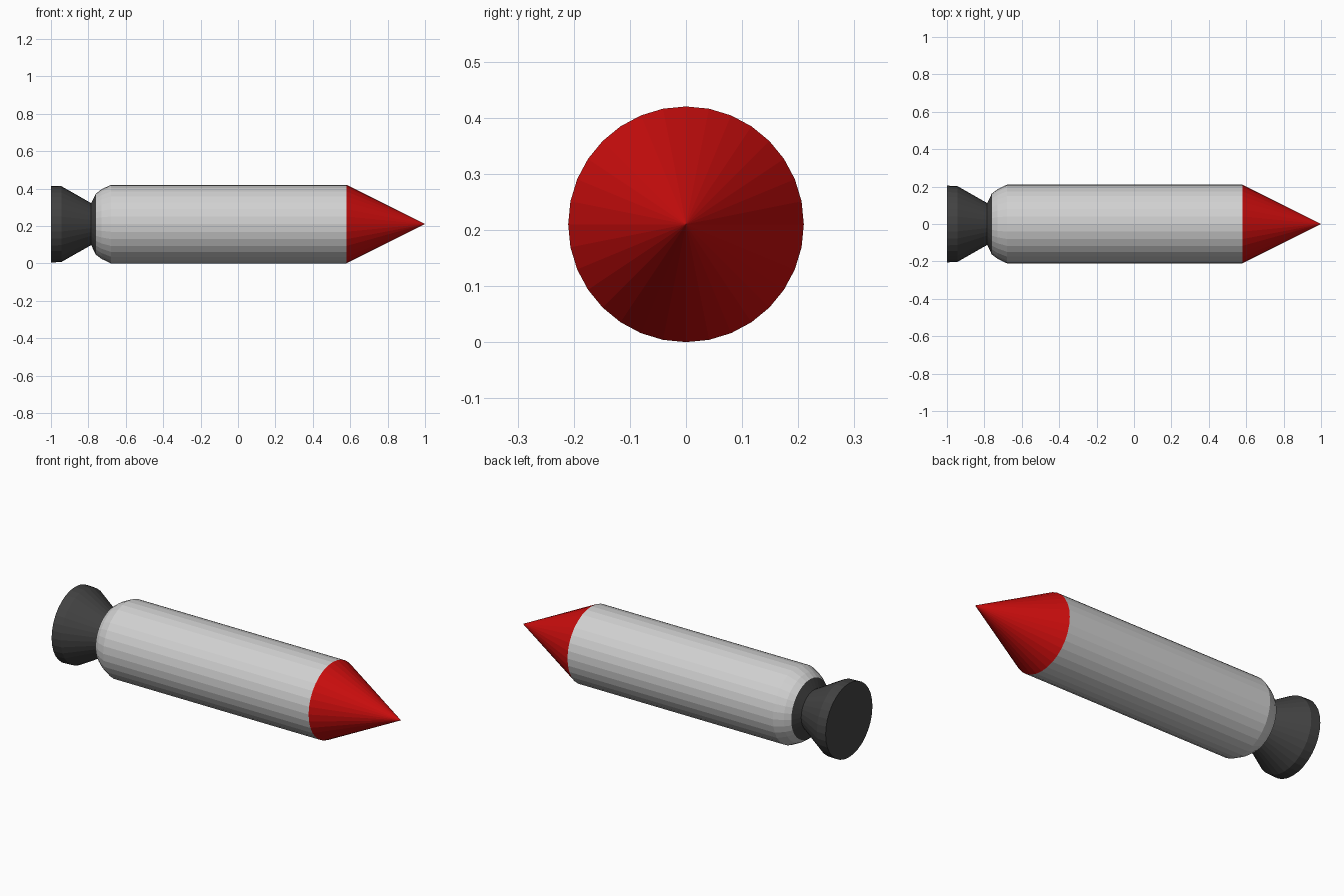
import bpy, bmesh, math

if "Cube" in bpy.data.objects:
    bpy.data.objects.remove(bpy.data.objects["Cube"])

SIDES = 32
AXIS_Z = 0.21  # height of the long axis


def material(name, rgb):
    m = bpy.data.materials.new(name)
    m.diffuse_color = (*rgb, 1)
    m.use_nodes = True
    m.node_tree.nodes["Principled BSDF"].inputs["Base Color"].default_value = m.diffuse_color
    return m


def lathe(name, profile, mat, cap_start=False):
    """Revolve (x, radius) points about the x axis; radius 0 makes a tip."""
    bm = bmesh.new()
    rings = []
    for x, r in profile:
        if r == 0:
            rings.append([bm.verts.new((x, 0, 0))] * SIDES)
        else:
            rings.append([bm.verts.new((x, r * math.sin(a), r * math.cos(a)))
                          for a in (2 * math.pi * i / SIDES for i in range(SIDES))])
    for a, b in zip(rings, rings[1:]):
        for i in range(SIDES):
            j = (i + 1) % SIDES
            bm.faces.new(list(dict.fromkeys((a[i], a[j], b[j], b[i]))))
    if cap_start:
        bm.faces.new(rings[0])
    bmesh.ops.recalc_face_normals(bm, faces=bm.faces)
    # an open tube may be oriented either way: make the sides face outwards
    f = bm.faces[0] if hasattr(bm.faces, "ensure_lookup_table") and not bm.faces.ensure_lookup_table() else None
    c = f.calc_center_median()
    if f.normal.y * c.y + f.normal.z * c.z < 0:
        bmesh.ops.reverse_faces(bm, faces=bm.faces)
    me = bpy.data.meshes.new(name)
    bm.to_mesh(me)
    bm.free()
    me.materials.append(mat)
    ob = bpy.data.objects.new(name, me)
    ob.location.z = AXIS_Z
    bpy.context.collection.objects.link(ob)
    return ob


grey = material("light grey", (0.64, 0.64, 0.64))
red = material("red", (0.6, 0.004, 0.004))
dark = material("dark grey", (0.055, 0.055, 0.055))

# hull with bevelled tail
lathe("body", [(-0.76, 0.163), (-0.73, 0.186), (-0.68, 0.21), (0.58, 0.21)], grey)
# pointed nose
lathe("nose_cone", [(0.58, 0.21), (1.0, 0)], red)
# flared engine bell, with its mounting collar against the hull
lathe("nozzle", [(-1.0, 0.205), (-0.945, 0.203), (-0.785, 0.112), (-0.76, 0.163)],
      dark, cap_start=True)
